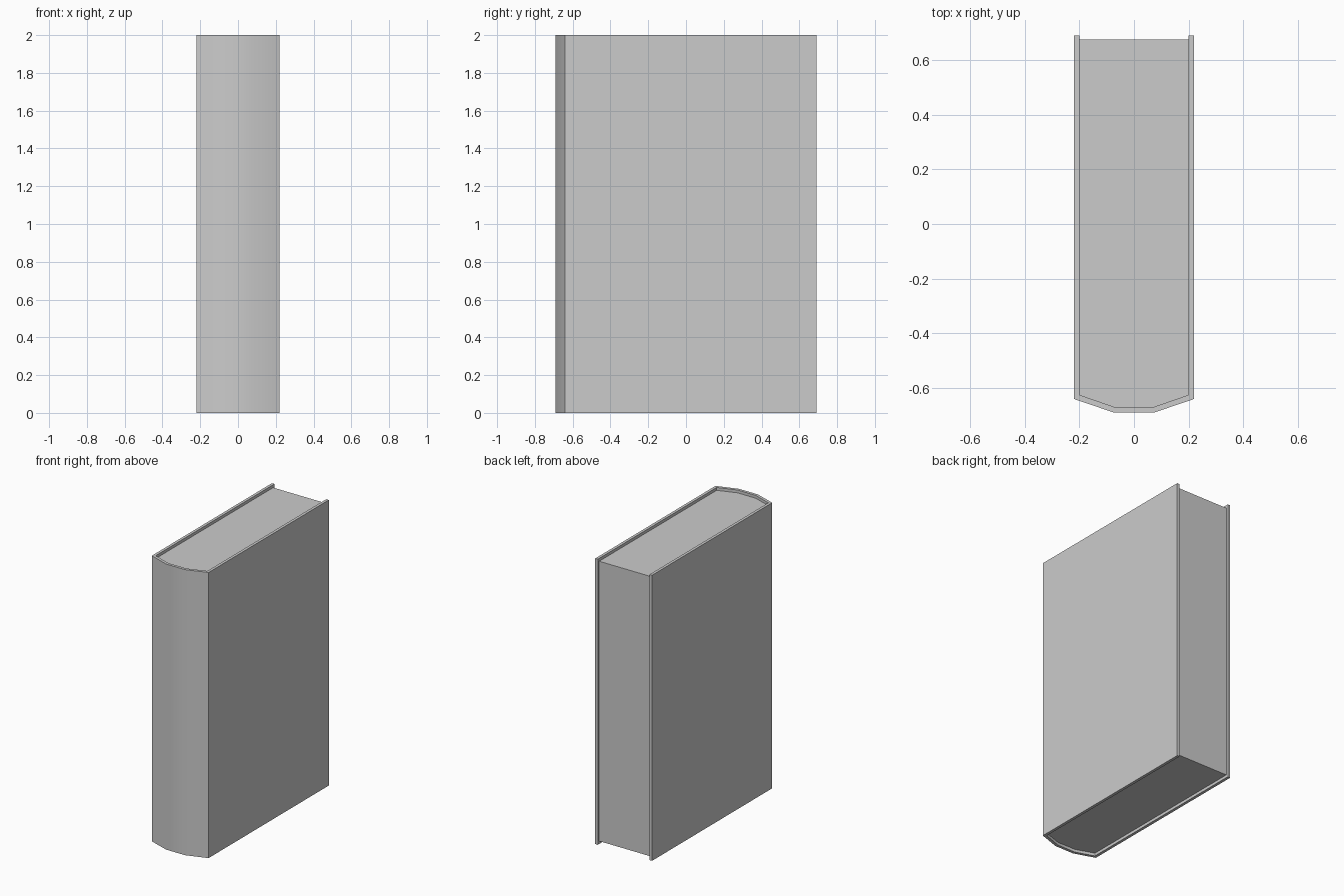
import bpy, bmesh

if "Cube" in bpy.data.objects:
    bpy.data.objects.remove(bpy.data.objects["Cube"])


def mirrored(half):
    """Complete a left-hand half profile by mirroring it across x = 0."""
    return half + [(-x, y) for x, y in reversed(half)]


def extrude_profile(name, outline, z0, z1):
    bm = bmesh.new()
    base = bm.faces.new([bm.verts.new((x, y, z0)) for x, y in outline])
    top = bmesh.ops.extrude_face_region(bm, geom=[base])["geom"]
    verts = [g for g in top if isinstance(g, bmesh.types.BMVert)]
    bmesh.ops.translate(bm, verts=verts, vec=(0, 0, z1 - z0))
    bmesh.ops.recalc_face_normals(bm, faces=bm.faces[:])
    mesh = bpy.data.meshes.new(name)
    bm.to_mesh(mesh)
    bm.free()
    obj = bpy.data.objects.new(name, mesh)
    bpy.context.collection.objects.link(obj)
    bpy.ops.object.select_all(action='DESELECT')
    obj.select_set(True)
    bpy.context.view_layer.objects.active = obj
    bpy.ops.object.shade_smooth_by_angle(angle=0.52)
    return obj


# Hard cover: two boards joined by a faceted, rounded spine
outer = mirrored([(-0.22, 0.69), (-0.22, -0.64), (-0.073, -0.69)])
inner = mirrored([(-0.20, 0.69), (-0.20, -0.625), (-0.07, -0.67)])
extrude_profile("book_cover", outer + inner[::-1], 0, 2)

# Page block, filling the spine and recessed on the three open edges
pages = mirrored([(-0.20, 0.675), (-0.20, -0.625), (-0.07, -0.67)])
extrude_profile("page_block", pages, 0.02, 1.98)
